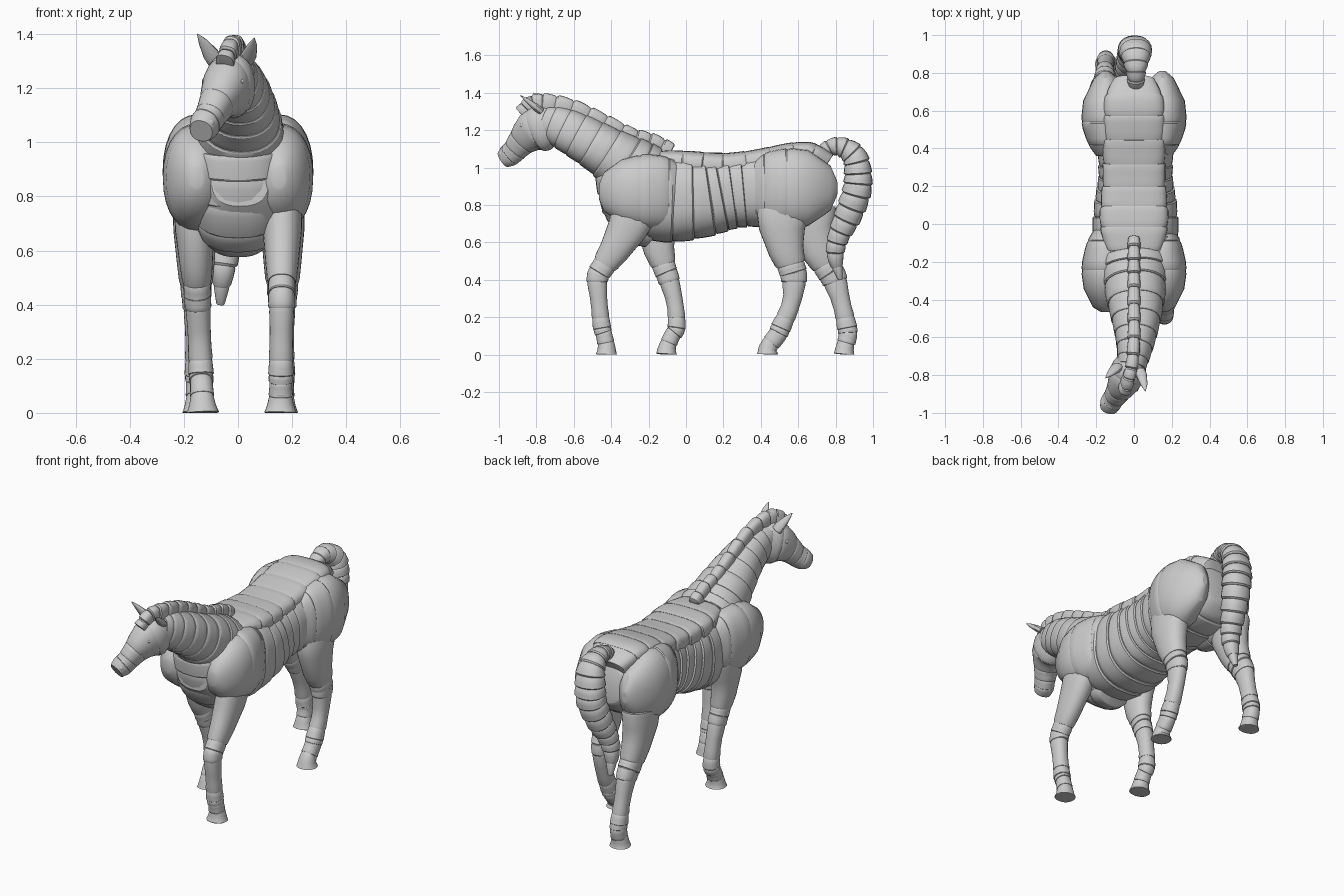
import bpy, bmesh
from math import cos, sin, pi, radians, copysign
from mathutils import Vector

cube = bpy.data.objects.get("Cube")
if cube:
    bpy.data.objects.remove(cube, do_unlink=True)

grey = bpy.data.materials.new("plain_grey")
grey.use_nodes = True
tone = (0.6, 0.6, 0.6, 1)
grey.diffuse_color = tone
grey.node_tree.nodes["Principled BSDF"].inputs["Base Color"].default_value = tone

# Band outlines: position along the band, scale of the section
PLATE = [(0, .965), (.07, .985), (.3, 1), (.7, 1.01), (.94, 1.015), (1, .985)]
SOFT = [(0, .975), (.06, 1), (.3, 1), (.7, 1), (.94, 1), (1, .975)]
CUFF = [(0, .93), (.08, .975), (.4, 1), (.75, 1.01), (.93, 1.03), (1, .98)]
TUFT = [(0, .78), (.12, .92), (.4, .98), (.7, 1.02), (.9, 1), (1, .84)]
SCALE = [(0, .88), (.12, .95), (.5, 1), (.88, 1.03), (1, .93)]


def finish(name, bm, angle=32):
    """Turn a bmesh into a smooth-shaded object with crisp plate edges."""
    bmesh.ops.recalc_face_normals(bm, faces=bm.faces[:])
    mesh = bpy.data.meshes.new(name)
    bm.to_mesh(mesh)
    bm.free()
    mesh.materials.append(grey)
    obj = bpy.data.objects.new(name, mesh)
    bpy.context.collection.objects.link(obj)
    bpy.ops.object.select_all(action='DESELECT')
    obj.select_set(True)
    bpy.context.view_layer.objects.active = obj
    bpy.ops.object.shade_smooth_by_angle(angle=radians(angle))


def sample(stations, t):
    """Smoothly interpolate stations (x, y, z, half width, half height)."""
    last = len(stations) - 1
    t = min(max(t, 0), last)
    i = min(int(t), last - 1)
    f = t - i
    p, q, r, s = (stations[min(max(k, 0), last)] for k in (i - 1, i, i + 1, i + 2))
    return [b + .5 * f * (c - a + f * (2 * a - 5 * b + 4 * c - d + f * (3 * (b - c) + d - a)))
            for a, b, c, d in zip(p, q, r, s)]


def spread(stations, count):
    """Evenly spaced band limits along a path."""
    return [(len(stations) - 1) * k / count for k in range(count + 1)]


def banded(name, stations, limits, profile=PLATE, power=2.2, sides=28):
    """Loft a row of separate closed bands along a path."""
    bm = bmesh.new()
    for start, end in zip(limits, limits[1:]):
        rings = []
        for u, scale in profile:
            t = start + (end - start) * u
            x, y, z, wide, high = sample(stations, t)
            ahead = Vector(sample(stations, t + .05)[:3])
            along = (ahead - Vector(sample(stations, t - .05)[:3])).normalized()
            side = Vector((1, 0, 0))
            side = (side - along * side.dot(along)).normalized()
            up = along.cross(side)
            ring = []
            for k in range(sides):
                c, s = cos(2 * pi * k / sides), sin(2 * pi * k / sides)
                c = copysign(abs(c) ** (2 / power), c) * wide * scale
                s = copysign(abs(s) ** (2 / power), s) * high * scale
                co = Vector((x, y, z)) + side * c + up * s
                co.z = max(co.z, 0)
                ring.append(bm.verts.new(co))
            rings.append(ring)
        for a, b in zip(rings, rings[1:]):
            for k in range(sides):
                n = (k + 1) % sides
                bm.faces.new((a[k], a[n], b[n], b[k]))
        bm.faces.new(rings[0])
        bm.faces.new(rings[-1])
    finish(name, bm)


def ball(name, centre, size):
    bm = bmesh.new()
    bmesh.ops.create_uvsphere(bm, u_segments=16, v_segments=10, radius=1)
    for v in bm.verts:
        v.co = Vector(centre) + Vector(a * b for a, b in zip(v.co, size))
    finish(name, bm)


# Barrel of the body: y, z, half width, half height
trunk = [(.008, *s) for s in [
    (-.45, .86, .11, .1), (-.36, .86, .18, .19), (-.2, .85, .225, .235), (-.05, .842, .228, .24),
    (.1, .845, .218, .215), (.25, .87, .196, .195), (.4, .885, .2, .2),
    (.55, .905, .21, .21), (.68, .91, .19, .19), (.77, .92, .11, .11)]]
banded("trunk", trunk, [0, 1, 2, 2.9, 3.6, 4.2, 4.6, 5, 5.4, 6, 7, 8, 9], power=2.5, sides=36)

# Overlapping plates along the back
back = [(0, y, z, w, .07) for y, z, w in [
    (-.14, 1.02, .15), (0, 1.02, .18), (.12, 1.01, .175), (.25, 1.01, .165), (.4, 1.03, .165),
    (.55, 1.06, .165), (.66, 1.065, .155), (.75, 1.01, .11)]]
banded("back_plates", back, spread(back, 8), power=3.2)

# Chest plates under the neck
chest = [(0, *s) for s in [
    (-.36, .98, .16, .13), (-.33, .87, .17, .14), (-.29, .77, .165, .14),
    (-.22, .69, .145, .125), (-.16, .635, .1, .08)]]
banded("chest_plates", chest, spread(chest, 5), power=2.4)

# Shoulder and hip shells, one on each side: y, half width, half height
shoulder = [(-.465, .025, .04), (-.43, .075, .115), (-.34, .115, .175), (-.22, .125, .2),
            (-.1, .098, .185), (-.03, .06, .14)]
hip = [(.36, .05, .13), (.42, .09, .185), (.52, .125, .21), (.62, .125, .21),
       (.71, .1, .18), (.78, .055, .11), (.81, .015, .03)]
for label, sign in (("left", 1), ("right", -1)):
    path = [(sign * .152, y, .87, w, h) for y, w, h in shoulder]
    banded(label + "_shoulder", path, [0, 2.8, 4.1, 5], SOFT)
    path = [(sign * .15, y, .89, w, h) for y, w, h in hip]
    banded(label + "_hip", path, [0, 1, 2.2, 6], SOFT + [(1, .9)])

# Neck and head, the head turned towards its right
neck = [(0, -.2, .95, .19, .17), (.005, -.3, 1, .172, .17), (.01, -.44, 1.09, .145, .137),
        (.01, -.57, 1.165, .115, .122), (0, -.68, 1.22, .09, .107), (-.015, -.76, 1.25, .075, .08)]
banded("neck", neck, spread(neck, 8))
head = [(-.005, -.7, 1.235, .065, .09), (-.022, -.76, 1.215, .092, .125),
        (-.05, -.82, 1.19, .088, .112), (-.08, -.875, 1.14, .066, .08),
        (-.107, -.92, 1.088, .055, .064), (-.125, -.95, 1.062, .055, .061),
        (-.136, -.98, 1.042, .044, .046)]
banded("head", head, [0, 1.6, 3, 3.8, 4.6, 6], SOFT)

# Ears, eyes and nostrils
ears = {"left_ear": [(.03, -.775, 1.3, .028, .02), (.048, -.825, 1.34, .027, .017),
                     (.06, -.885, 1.385, .002, .002)],
        "right_ear": [(-.085, -.755, 1.3, .03, .022), (-.112, -.78, 1.345, .028, .018),
                      (-.15, -.815, 1.4, .002, .002)]}
for name, path in ears.items():
    banded(name, path, [0, 2], SOFT, sides=14)
for label, sign in (("left", 1), ("right", -1)):
    ball(label + "_eye", (-.055 + sign * .068, -.835 - sign * .036, 1.225), (.011, .017, .011))
    ball(label + "_nostril", (-.132 + sign * .03, -.972 - sign * .014, 1.072), (.016, .015, .017))

# Upright mane of rounded tufts, ending in a forelock
mane = [(x, y, z, .034, .052) for x, y, z in [
    (0, -.08, 1.08), (0, -.18, 1.13), (0, -.3, 1.165), (0, -.45, 1.24), (0, -.6, 1.31),
    (-.01, -.74, 1.343), (-.03, -.82, 1.335), (-.05, -.87, 1.285)]]
banded("mane", mane, spread(mane, 12), TUFT, power=2.8, sides=20)

# Arched tail: x, y, z, half width, half depth
tail = [(.01, .7, 1.03, .04, .04), (.01, .76, 1.1, .045, .045), (.01, .83, 1.11, .06, .053),
        (.01, .9, 1.06, .08, .067), (.005, .92, .96, .088, .075), (0, .91, .86, .085, .078),
        (-.02, .865, .74, .073, .074), (-.04, .815, .63, .06, .058), (-.055, .798, .53, .046, .046),
        (-.065, .825, .4, .014, .012)]
banded("tail", tail, spread(tail, 16), SCALE, sides=20)

# Legs: half width and half depth from the top down to the sole
front_size = [(.075, .13), (.07, .1), (.052, .065), (.049, .058), (.042, .044),
              (.046, .048), (.042, .044), (.047, .047), (.059, .055)]
hind_size = [(.085, .15), (.078, .115), (.06, .077), (.052, .07), (.042, .048),
             (.047, .053), (.043, .05), (.047, .048), (.058, .055)]
heights = (.78, .64, .48, .41, .28, .15, .1, .04, 0)
legs = {
    "left_front_leg": (.165, .157, front_size, (-.27, -.33, -.435, -.473, -.465, -.45, -.437, -.425, -.425)),
    "right_front_leg": (-.165, -.13, front_size, (-.14, -.16, -.12, -.095, -.06, -.05, -.075, -.1, -.105)),
    "left_hind_leg": (.165, .163, hind_size, (.52, .515, .56, .577, .565, .51, .485, .44, .435)),
    "right_hind_leg": (-.16, -.147, hind_size, (.66, .675, .75, .79, .83, .86, .865, .85, .845))}
for name, (top_x, foot_x, size, depth) in legs.items():
    path = [(foot_x + (top_x - foot_x) * z / .78, y, z, w, d)
            for y, z, (w, d) in zip(depth, heights, size)]
    banded(name, path, [0, 2, 2.6, 3.2, 4.6, 5.1, 5.6, 6.6, 8], CUFF)
